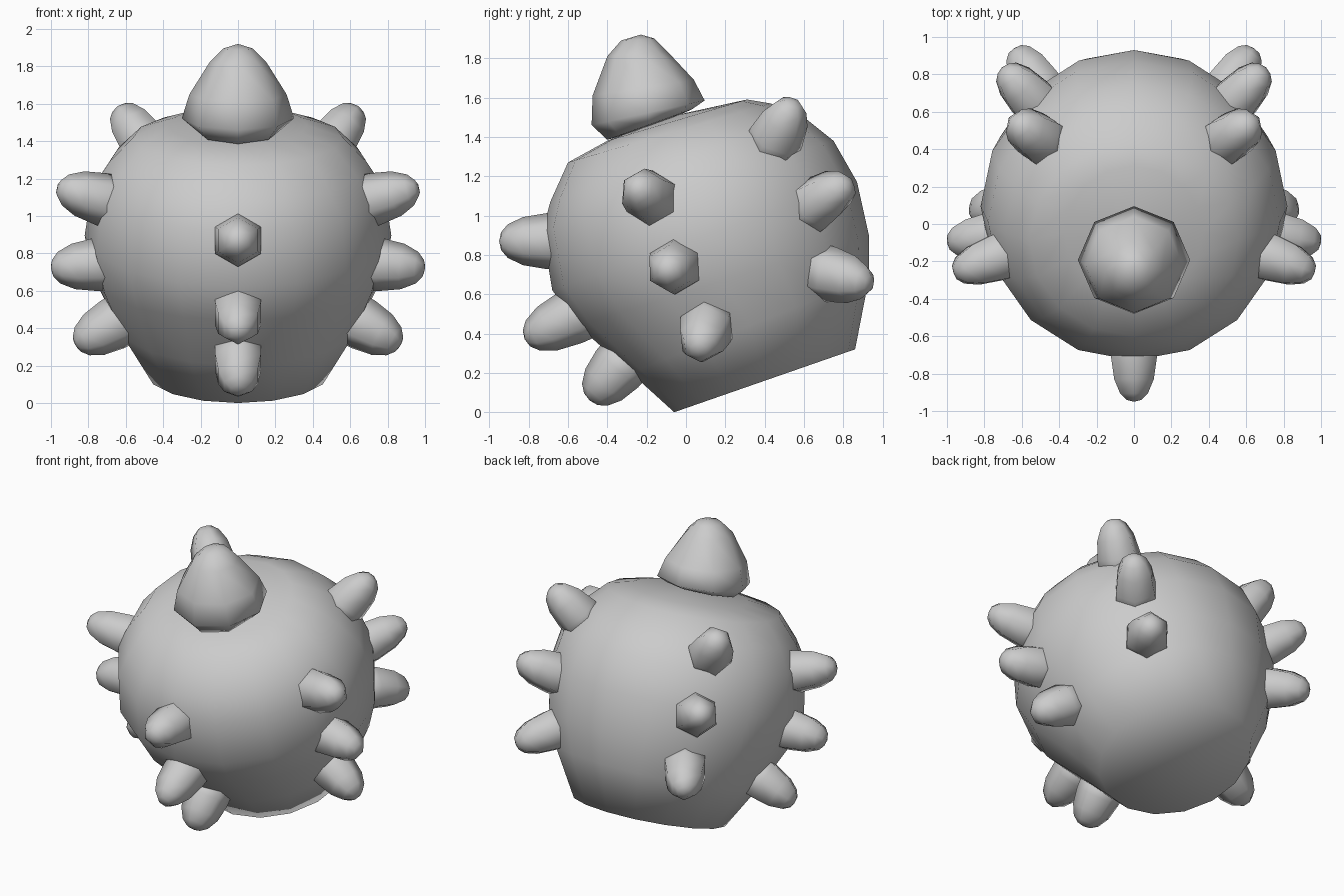
import bpy, bmesh, math
from mathutils import Vector

if "Cube" in bpy.data.objects:
    bpy.data.objects.remove(bpy.data.objects["Cube"])


def loft(name, rings, start, end):
    """Skin equal-sided rings of points, closed by a point at each end."""
    bm = bmesh.new()
    loops = [[bm.verts.new(p) for p in ring] for ring in rings]
    n = len(loops[0])
    for a, b in zip(loops, loops[1:]):
        for i in range(n):
            j = (i + 1) % n
            bm.faces.new((a[i], a[j], b[j], b[i]))
    for loop, point in ((loops[0], start), (loops[-1], end)):
        pole = bm.verts.new(point)
        for i in range(n):
            bm.faces.new((loop[i], loop[(i + 1) % n], pole))
    bmesh.ops.recalc_face_normals(bm, faces=bm.faces)
    for f in bm.faces:
        f.smooth = True
    mesh = bpy.data.meshes.new(name)
    bm.to_mesh(mesh)
    bm.free()
    obj = bpy.data.objects.new(name, mesh)
    bpy.context.collection.objects.link(obj)
    return obj


def tilted_ring(front, back, rx, sides):
    """Ellipse through a front and a back (y, z) point, half width rx."""
    f, b = Vector((0, *front)), Vector((0, *back))
    mid, half = (f + b) / 2, (b - f) / 2
    pts = []
    for i in range(sides):
        a = 2 * math.pi * i / sides
        pts.append(mid + half * math.cos(a) + Vector((rx * math.sin(a), 0, 0)))
    return pts


def spike(name, base, tip):
    """Rounded six-sided stud from the body surface to its tip."""
    base, tip = Vector(base), Vector(tip)
    axis = tip - base
    rot = axis.to_track_quat('Z', 'Y')
    rings = []
    for t, r in ((-0.5, 0.145), (0.0, 0.142), (0.5, 0.122), (0.82, 0.085), (0.96, 0.045)):
        ring = []
        for i in range(6):
            a = math.pi / 2 + i * math.pi / 3
            ring.append(base + axis * t + rot @ Vector((r * math.cos(a), r * math.sin(a), 0)))
        rings.append(ring)
    return loft(name, rings, base - axis * 0.5, tip)


# Leaning round body with a flat slanted underside
body = [((-.06, .00), (.86, .32), .49),
        ((-.28, .20), (.93, .68), .66),
        ((-.55, .44), (.93, .90), .77),
        ((-.68, .62), (.87, 1.17), .82),
        ((-.73, .92), (.75, 1.38), .78),
        ((-.69, 1.07), (.60, 1.50), .69),
        ((-.60, 1.27), (.43, 1.57), .56),
        ((-.40, 1.38), (.31, 1.59), .37)]
loft("body", [tilted_ring(f, b, r, 16) for f, b, r in body], (0, .40, .16), (0, -.10, 1.50))

# Eight-sided pointed knob on top
knob = [((-.40, 1.385), (.03, 1.54), .23),
        ((-.48, 1.46), (.095, 1.585), .30),
        ((-.475, 1.61), (.04, 1.69), .26),
        ((-.40, 1.81), (-.10, 1.84), .15),
        ((-.33, 1.89), (-.16, 1.90), .08)]
loft("top_knob", [tilted_ring(f, b, r, 8) for f, b, r in knob], (0, -.17, 1.45), (0, -.23, 1.92))

# Front column of spikes
for i, (base, tip) in enumerate([((0, -.71, .87), (0, -.95, .87)),
                                 ((0, -.59, .48), (0, -.82, .37)),
                                 ((0, -.35, .22), (0, -.49, .06))]):
    spike(f"front_spike_{i + 1}", base, tip)

# Side and rear columns, mirrored left and right
paired = {
    "side_spike": [((.73, -.18, 1.09), (.965, -.26, 1.15)),
                   ((.76, -.06, .74), (1.00, -.10, .72)),
                   ((.67, .10, .42), (.87, .06, .31))],
    "rear_spike": [((.51, .46, 1.40), (.64, .55, 1.58)),
                   ((.54, .66, 1.06), (.70, .83, 1.17)),
                   ((.51, .74, .70), (.64, .94, .65))],
}
for name, items in paired.items():
    for i, (base, tip) in enumerate(items):
        for label, s in (("right", 1), ("left", -1)):
            spike(f"{label}_{name}_{i + 1}",
                  (s * base[0], *base[1:]), (s * tip[0], *tip[1:]))
